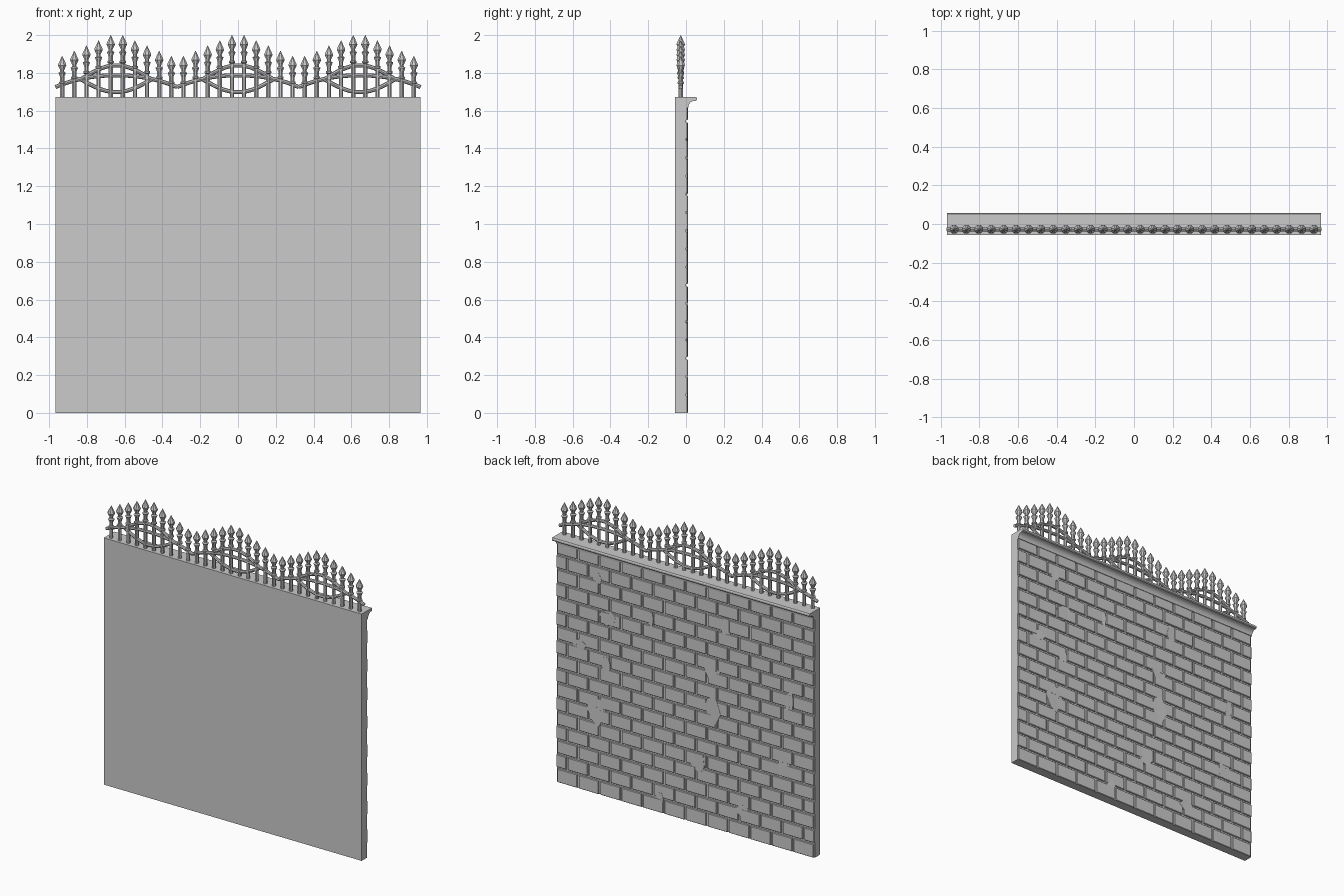
import bpy, bmesh, math, random
from mathutils import Vector

if "Cube" in bpy.data.objects:
    bpy.data.objects.remove(bpy.data.objects["Cube"])

random.seed(4)
HW, TOP, BACK = 0.967, 1.673, -0.057     # half width, wall top, plain face
FY = -0.028                              # fence line


def finish(bm, name, smooth=False):
    bmesh.ops.recalc_face_normals(bm, faces=bm.faces)
    me = bpy.data.meshes.new(name)
    bm.to_mesh(me)
    bm.free()
    ob = bpy.data.objects.new(name, me)
    bpy.context.collection.objects.link(ob)
    if smooth:
        bpy.context.view_layer.objects.active = ob
        ob.select_set(True)
        bpy.ops.object.shade_smooth_by_angle(angle=math.radians(35))
        ob.select_set(False)
    return ob


def loft(bm, rings, caps=True):
    vs = [[bm.verts.new(p) for p in r] for r in rings]
    n = len(vs[0])
    for a, b in zip(vs, vs[1:]):
        for i in range(n):
            bm.faces.new((a[i], a[(i + 1) % n], b[(i + 1) % n], b[i]))
    if caps:
        bm.faces.new(vs[0][::-1])
        bm.faces.new(vs[-1])


def extrude_x(bm, profile):
    loft(bm, [[(x, y, z) for y, z in profile] for x in (-HW, HW)])


# Wall slab, its rear skin acting as the mortar
bm = bmesh.new()
extrude_x(bm, [(BACK, 0), (0.001, 0), (0.001, TOP), (BACK, TOP)])
finish(bm, "wall_core")

# Moulded coping along the brick side
bm = bmesh.new()
cove = [(0.045 - 0.033 * math.sin(a), 1.617 + 0.035 * (1 - 0) - 0.035 * (1 - math.cos(a)))
        for a in [i * math.pi / 12 for i in range(7)]]
extrude_x(bm, [(-0.002, TOP), (0.053, TOP), (0.057, 1.667), (0.057, 1.657), (0.052, 1.652)]
          + cove + [(-0.002, 1.612)])
finish(bm, "coping")

# Running-bond bricks with small chamfers
bm = bmesh.new()
ROWS, N, GAP, CH = 17, 12, 0.006, 0.003
ph, pw = 1.64 / ROWS, 2 * HW / N


def plate(bm, outline, y0, y1, inset):
    cx = sum(p[0] for p in outline) / len(outline)
    cz = sum(p[1] for p in outline) / len(outline)

    def shrink(p):
        return (p[0] - math.copysign(inset, p[0] - cx), y1, p[1] - math.copysign(inset, p[1] - cz))
    loft(bm, [[(x, y0, z) for x, z in outline],
              [(x, y1 - inset, z) for x, z in outline],
              [shrink(p) for p in outline]])


for r in range(ROWS):
    z0, z1 = r * ph + (GAP if r else 0), (r + 1) * ph - GAP
    for c in range(N + r % 2):
        left = -HW + (c - 0.5 * (r % 2)) * pw
        x0, x1 = max(-HW, left + GAP), min(HW, left + pw - GAP)
        plate(bm, [(x0, z0), (x1, z0), (x1, z1), (x0, z1)],
              -0.002, 0.009 + random.uniform(-0.0008, 0.0008), CH)
finish(bm, "bricks")

# Irregular broken patches that bridge the joints
bm = bmesh.new()
patches = [(.67, 1.47, .05, .05), (.58, 1.22, .06, .06), (.60, .90, .05, .05), (.67, .55, .07, .10),
           (.26, 1.29, .02, .06), (.19, .08, .04, .07), (-.31, 1.39, .05, .07), (-.20, 1.06, .06, .05),
           (-.20, .78, .07, .11), (-.09, .41, .06, .08), (-.74, .55, .06, .10), (-.78, .99, .04, .12),
           (-.44, .17, .07, .05), (.80, .97, .06, .04)]
for x, z, w, h in patches:
    pts = []
    for i in range(6):
        a = i * math.pi / 3 + random.uniform(-0.35, 0.35)
        k = random.uniform(0.7, 1.15)
        pts.append((x + w * k * math.cos(a), z + h * k * math.sin(a)))
    tilt = random.choice((-1, 1)) * 0.0015
    loft(bm, [[(px, -0.002, pz) for px, pz in pts],
              [(px, 0.009 + tilt * (px - x) / w, pz) for px, pz in pts]])
finish(bm, "broken_patches")

# Spear-topped bars in three swelling groups of ten
bm = bmesh.new()
STEP = 0.0642
tips = [1.89, 1.917, 1.945, 1.972, 2.0]
tips = (tips + tips[::-1]) * 3
head = [(-.150, .012), (-.146, .018), (-.138, .018), (-.134, .012), (-.112, .012), (-.090, .021),
        (-.084, .012), (-.076, .011), (-.050, .024), (-.042, .022), (0, .0008)]
for i, t in enumerate(tips):
    x = (i - 14.5) * STEP
    prof = [(TOP - 0.01, .012)] + [(t + d, r) for d, r in head]
    loft(bm, [[(x + r * math.cos(a), FY + r * math.sin(a), z)
               for a in [(k + .5) * math.pi / 4 for k in range(8)]] for z, r in prof])
finish(bm, "spear_bars", True)

# Curved rails: a low arch plus an eye-shaped pair in each group
bm = bmesh.new()
G = 2 * HW / 3


def rail(func, half, cx, r=0.011, n=20):
    xs = [-half + 2 * half * i / n for i in range(n + 1)]
    pts = [Vector((cx + x, FY, func(x))) for x in xs]
    rings = []
    for i, p in enumerate(pts):
        d = (pts[min(i + 1, n)] - pts[max(i - 1, 0)]).normalized()
        up = Vector((-d.z, 0, d.x))
        rings.append([p + r * (math.cos(a) * up + math.sin(a) * Vector((0, 1, 0)))
                      for a in [k * math.pi / 4 for k in range(8)]])
    loft(bm, rings)


for g in (-1, 0, 1):
    cx = g * G
    rail(lambda x: 1.725 + 0.062 * (1 - (abs(x) / (G / 2)) ** 2.2), G / 2, cx)
    rail(lambda x: 1.764 + 0.076 * math.cos(x / 0.19 * math.pi / 2), 0.19, cx)
    rail(lambda x: 1.768 - 0.070 * math.cos(x / 0.19 * math.pi / 2), 0.19, cx)
finish(bm, "curved_rails", True)
